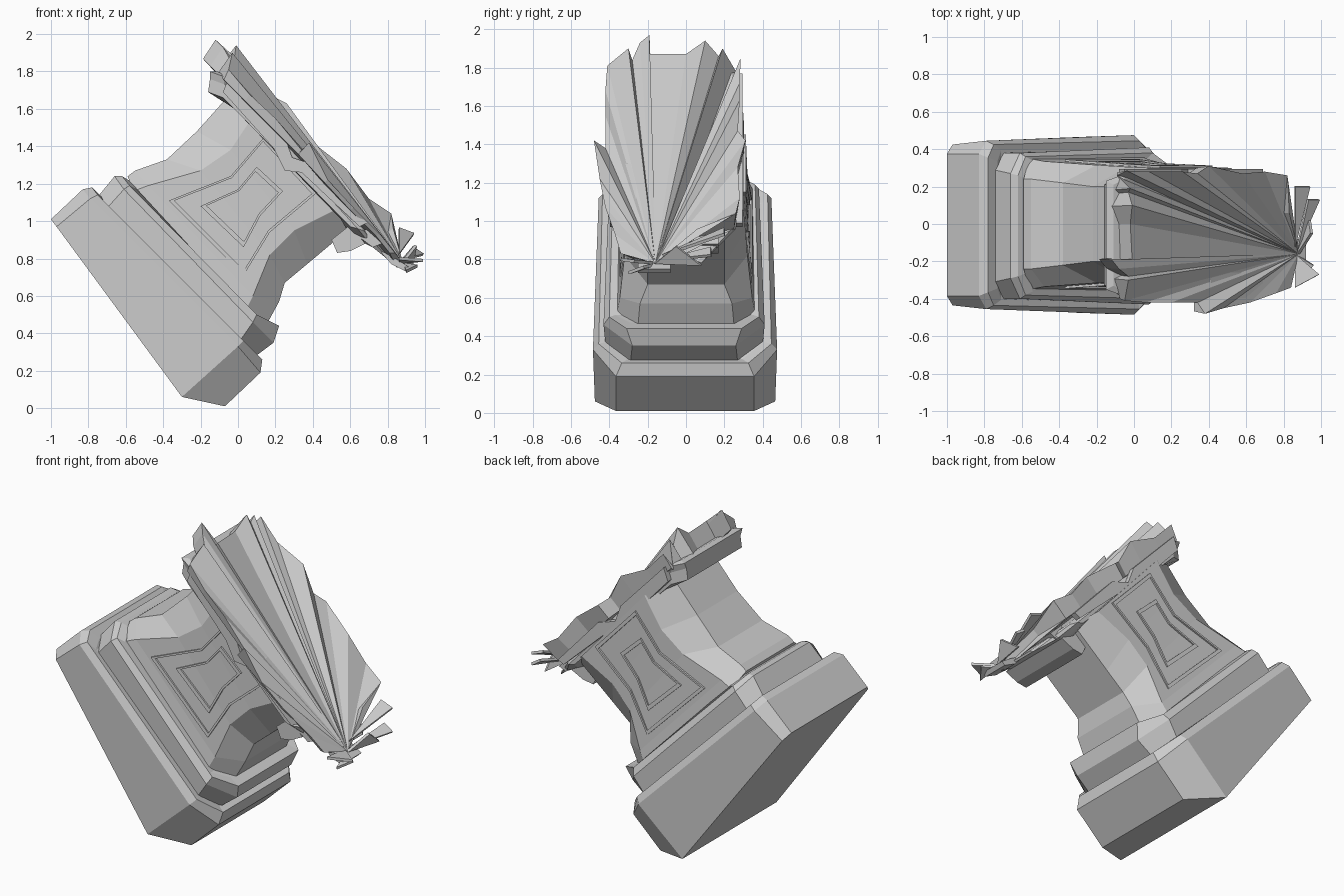
import bpy, bmesh
from mathutils import Vector

if "Cube" in bpy.data.objects:
    bpy.data.objects.remove(bpy.data.objects["Cube"])


def finish(name, bm):
    bmesh.ops.recalc_face_normals(bm, faces=bm.faces)
    me = bpy.data.meshes.new(name)
    bm.to_mesh(me)
    bm.free()
    ob = bpy.data.objects.new(name, me)
    bpy.context.collection.objects.link(ob)
    return ob


def skin(bm, rings):
    for a, b in zip(rings, rings[1:]):
        for i in range(len(a)):
            j = (i + 1) % len(a)
            bm.faces.new((a[i], a[j], b[j], b[i]))


def loft(name, layers, yc=0.0):
    """Each layer: left end, left corner, right corner, right end (x, z),
    then half depths of left end, left corner, right corner, right end."""
    bm = bmesh.new()
    rings = []
    for pts, ys in layers:
        front = [(p[0], yc - y, p[1]) for p, y in zip(pts, ys)]
        back = [(p[0], yc + y, p[1]) for p, y in zip(pts, ys)][::-1]
        rings.append([bm.verts.new(c) for c in front + back])
    skin(bm, rings)
    for r in (rings[0], rings[-1]):
        for i in range(3):          # symmetric strips keep caps clean
            bm.faces.new((r[i], r[i + 1], r[6 - i], r[7 - i]))
    return finish(name, bm)


# Tilted plinth with bevelled rim
loft("plinth", [
    (((-1, 1.01), (-.97, .97), (-.30, .06), (-.07, .01)), (.38, .43, .47, .36)),
    (((-.83, 1.17), (-.79, 1.12), (0, .33), (.12, .19)), (.38, .45, .48, .36)),
    (((-.78, 1.18), (-.75, 1.14), (.03, .36), (.13, .26)), (.36, .43, .45, .33)),
    (((-.73, 1.13), (-.71, 1.09), (.02, .37), (.08, .28)), (.34, .40, .41, .30)),
], -.005)

# Second stepped moulding
loft("stepped_moulding", [
    (((-.75, 1.13), (-.70, 1.07), (.01, .36), (.07, .26)), (.30, .39, .41, .28)),
    (((-.66, 1.24), (-.61, 1.17), (.08, .46), (.19, .35)), (.28, .39, .42, .27)),
    (((-.62, 1.24), (-.58, 1.19), (.10, .50), (.22, .44)), (.27, .37, .39, .30)),
    (((-.57, 1.21), (-.54, 1.17), (.07, .51), (.15, .47)), (.25, .35, .36, .28)),
], -.01)

# Waisted shaft with chamfered corners
loft("shaft", [
    (((-.59, 1.24), (-.56, 1.16), (.04, .52), (.16, .46)), (.24, .35, .36, .25)),
    (((-.55, 1.27), (-.48, 1.19), (.08, .60), (.22, .57)), (.24, .335, .345, .24)),
    (((-.38, 1.33), (-.20, 1.27), (.17, .82), (.25, .67)), (.22, .315, .32, .20)),
    (((-.22, 1.48), (-.04, 1.38), (.30, .95), (.37, .77)), (.20, .305, .31, .20)),
    (((-.05, 1.67), (.08, 1.56), (.52, 1.06), (.62, .98)), (.20, .30, .30, .20)),
])

# Broken capital block, kept below the fracture
loft("capital", [
    (((-.08, 1.64), (-.02, 1.60), (.55, 1.01), (.60, .92)), (.22, .29, .29, .22)),
    (((-.16, 1.69), (-.08, 1.66), (.60, .97), (.64, .90)), (.27, .32, .32, .22)),
    (((-.15, 1.76), (-.07, 1.73), (.64, .96), (.72, .86)), (.27, .32, .32, .22)),
    (((-.15, 1.80), (-.07, 1.77), (.67, .95), (.82, .78)), (.29, .32, .29, .14)),
    (((-.11, 1.80), (-.05, 1.77), (.67, .96), (.83, .79)), (.27, .30, .27, .12)),
], -.06)


def face_depth(x, z):
    """Depth of the shaft's flat side at a height along its axis."""
    w = .688 * x + .725 * z
    table = [(.42, .36), (.52, .338), (.73, .318), (.92, .308), (1.2, .30)]
    for (w0, d0), (w1, d1) in zip(table, table[1:]):
        if w <= w1:
            return d0 + (d1 - d0) * (w - w0) / (w1 - w0)
    return table[-1][1]


def frame(name, outline, sign, shrink, height):
    """Raised frame that follows an hourglass outline on the shaft side."""
    c = sum((Vector(p) for p in outline), Vector((0, 0))) / len(outline)
    inner = [c + (Vector(p) - c) * shrink for p in outline]
    bm = bmesh.new()
    rings = []
    for loop, h in ((outline, -.02), (outline, height), (inner, height), (inner, -.02)):
        rings.append([bm.verts.new((p[0], sign * (face_depth(*p) + h), p[1])) for p in loop])
    skin(bm, rings + rings[:1])
    finish(name, bm)


def prism(name, outline, y0, y1):
    bm = bmesh.new()
    rings = [[bm.verts.new((x, y, z)) for x, z in outline] for y in (y0, y1)]
    skin(bm, rings)
    for r in rings:
        bm.faces.new(r)
    finish(name, bm)


outer = [(-.37, 1.11), (-.04, 1.24), (.14, 1.45), (.42, 1.15), (.17, .94), (.03, .71)]
inner = [(-.20, 1.08), (0, 1.17), (.10, 1.29), (.24, 1.16), (.12, 1.03), (.03, .86)]
trim = [(-.08, 1.69), (.19, 1.39), (.25, 1.27), (.34, 1.26), (.65, .97),
        (.69, .99), (.41, 1.30), (.29, 1.34), (.25, 1.45), (-.05, 1.77)]
for side, sign in (("front", -1), ("back", 1)):
    frame(side + "_outer_panel", outer, sign, .93, .010)
    frame(side + "_inner_panel", inner, sign, .87, .010)
    # Notched trim under the broken top
    prism(side + "_trim", trim, sign * .26, -.05 + sign * .345)

# End corbels below the capital
prism("right_corbel", [(.50, .90), (.53, .83), (.60, .84), (.68, .88), (.60, .98)], -.33, .17)
prism("lip_block", [(.64, .92), (.72, .86), (.77, .88), (.69, .96)], -.33, .17)

# Fractured top: splinters fanning out of one low corner
apex = Vector((.88, -.16, .78))
rim = [(.84, -.34, .83), (.76, -.37, .93), (.62, -.42, 1.07), (.48, -.45, 1.22),
       (.38, -.48, 1.42), (.34, -.42, 1.38), (.20, -.42, 1.55), (.06, -.42, 1.68),
       (-.05, -.41, 1.81), (-.03, -.30, 1.90), (-.03, -.28, 1.84), (-.08, -.24, 1.93),
       (-.12, -.19, 1.97), (-.01, -.19, 1.87), (-.02, 0, 1.87), (-.01, .10, 1.94),
       (-.03, .17, 1.86), (-.02, .19, 1.90), (-.09, .26, 1.78), (-.04, .285, 1.85),
       (.08, .28, 1.72), (.26, .28, 1.63), (.34, .27, 1.47), (.40, .31, 1.42),
       (.58, .27, 1.28), (.70, .28, 1.12), (.82, .26, 1.04), (.83, .06, .96)]
mid = Vector((.38, -.06, 1.28))
bm = bmesh.new()
top = [bm.verts.new(p) for p in rim]
low = []
for p in rim:
    q = mid + (Vector(p) - mid) * .97
    drop = max(.015, (q.x + q.z - 1.68) / 2)
    low.append(bm.verts.new((q.x - drop, q.y, q.z - drop)))
tip, foot = bm.verts.new(apex), bm.verts.new(apex - Vector((.03, 0, .03)))
top.append(tip)
low.append(foot)
skin(bm, [top, low])
for i in range(len(rim) - 1):
    bm.faces.new((tip, top[i], top[i + 1]))
    bm.faces.new((foot, low[i + 1], low[i]))
finish("splintered_top", bm)


def shard(name, a, b, c):
    """Flat triangular splinter with a little thickness."""
    bm = bmesh.new()
    pts = [Vector(p) for p in (a, b, c)]
    n = (pts[1] - pts[0]).cross(pts[2] - pts[0]).normalized() * .008
    rings = [[bm.verts.new(p + o) for p in pts] for o in (n, -n)]
    skin(bm, rings)
    for r in rings:
        bm.faces.new(r)
    finish(name, bm)


# Loose flat splinters around the low corner
for i, tri in enumerate([
        ((.87, -.14, .79), (.93, .13, .86), (.99, .13, .82)),
        ((.86, -.12, .82), (.86, .20, .96), (.94, .20, .93)),
        ((.86, -.16, .78), (.99, -.27, .79), (.86, -.34, .80)),
        ((.88, -.16, .78), (.95, -.05, .87), (.93, .08, .77)),
        ((.88, -.17, .77), (.90, -.30, .73), (.96, -.22, .76))]):
    shard("splinter_%d" % i, *tri)
prism("broken_corner", [(.75, .85), (.82, .77), (.90, .73), (.92, .75), (.86, .79)], -.25, -.08)
